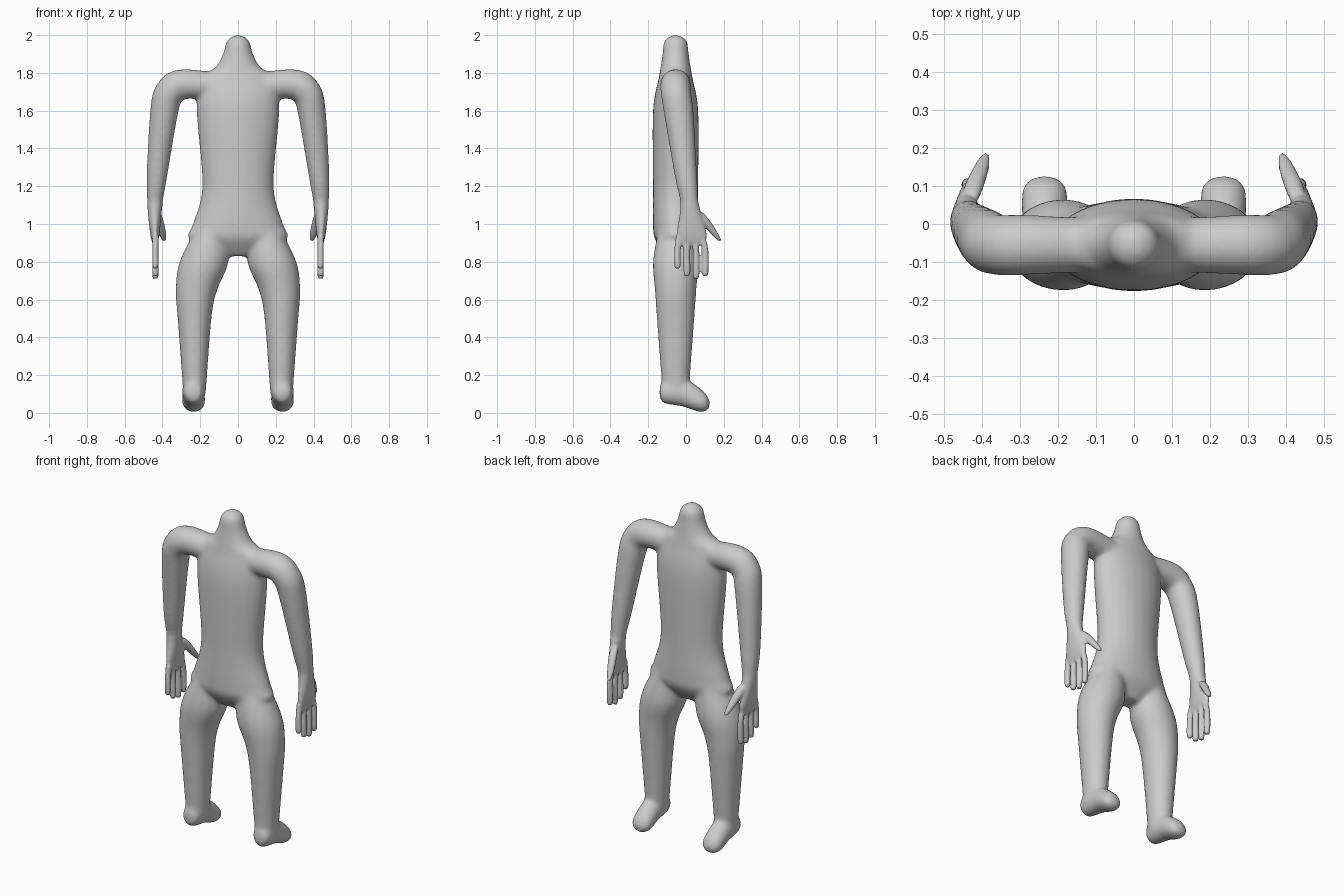
import bpy
import bmesh
import math
from mathutils import Vector

cube = bpy.data.objects.get("Cube")
if cube:
    bpy.data.objects.remove(cube, do_unlink=True)

skin = bpy.data.materials.new("plain grey")
skin.use_nodes = True
grey = (0.6, 0.6, 0.6, 1)
skin.diffuse_color = grey
skin.node_tree.nodes["Principled BSDF"].inputs["Base Color"].default_value = grey

bm = bmesh.new()
side_to_side = Vector((1, 0, 0))
front_to_back = Vector((0, 1, 0))


def spline(rows, steps=6):
    """Smooth curve through rows of numbers."""
    rows = [Vector(row) for row in rows]
    last = len(rows) - 1
    slopes = [(rows[min(i + 1, last)] - rows[max(i - 1, 0)]) / 2 for i in range(len(rows))]
    curve = []
    for i in range(last):
        start, end = rows[i], rows[i + 1]
        for step in range(steps):
            t = step / steps
            ease = t * t * (3 - 2 * t)
            curve.append(start.lerp(end, ease)
                         + slopes[i] * (t * (1 - t) ** 2)
                         - slopes[i + 1] * (t * t * (1 - t)))
    return curve + [rows[last]]


def loft(rows, side, mirror=1, sides=24):
    """Closed tube; each row is a centre, a radius along side and a radius across."""
    rows = spline(rows)
    centres = [Vector((row[0] * mirror, row[1], row[2])) for row in rows]
    last = len(rows) - 1
    rings = []
    for i, row in enumerate(rows):
        tangent = centres[min(i + 1, last)] - centres[max(i - 1, 0)]
        across = tangent.cross(side).normalized()
        ring = []
        for k in range(sides):
            angle = math.tau * k / sides
            offset = side * (row[3] * math.cos(angle)) + across * (row[4] * math.sin(angle))
            ring.append(bm.verts.new(centres[i] + offset))
        rings.append(ring)
    for lower, upper in zip(rings, rings[1:]):
        for k in range(sides):
            following = (k + 1) % sides
            bm.faces.new((lower[k], lower[following], upper[following], upper[k]))
    bm.faces.new(rings[0][::-1])
    bm.faces.new(rings[last])


def digit(points, mirror):
    """Round finger or thumb; each point is a centre and a radius."""
    loft([(*point, point[-1]) for point in points], front_to_back, mirror)


# Torso and neck: height, half width, half depth
spine_y = -0.055
torso = [(0.83, 0.08, 0.05), (0.92, 0.26, 0.11), (1, 0.24, 0.12), (1.2, 0.19, 0.12),
         (1.6, 0.22, 0.12), (1.77, 0.2, 0.09), (1.83, 0.12, 0.08), (1.9, 0.08, 0.07),
         (1.97, 0.06, 0.06), (2, 0.02, 0.02)]
loft([(0, spine_y, z, width, depth) for z, width, depth in torso], side_to_side)

# Leg: x, height, half width, half depth
leg = [(0.14, 0.98, 0.08, 0.09), (0.18, 0.8, 0.13, 0.12), (0.22, 0.65, 0.11, 0.11),
       (0.23, 0.5, 0.09, 0.1), (0.23, 0.1, 0.06, 0.07)]
# Foot from heel to toe: depth, height, half width, half height
foot_x = 0.235
foot = [(-0.14, 0.11, 0.03, 0.03), (-0.12, 0.11, 0.05, 0.06), (-0.06, 0.11, 0.06, 0.07),
        (0, 0.1, 0.06, 0.07), (0.09, 0.05, 0.06, 0.05), (0.125, 0.04, 0.03, 0.02)]
# Arm from inside the chest to the knuckles
arm = [(0.1, spine_y, 1.73, 0.07, 0.07), (0.29, spine_y, 1.74, 0.08, 0.08),
       (0.36, spine_y, 1.7, 0.08, 0.08), (0.39, -0.04, 1.6, 0.08, 0.075),
       (0.43, 0, 1.25, 0.06, 0.055), (0.44, 0.02, 1.1, 0.05, 0.04),
       (0.44, 0.03, 0.95, 0.08, 0.025), (0.44, 0.03, 0.89, 0.07, 0.01)]
thumb = [(0.43, 0.07, 1.06, 0.02), (0.42, 0.1, 1.02, 0.025),
         (0.4, 0.15, 0.95, 0.02), (0.39, 0.18, 0.91, 0.01)]
hand_x, finger_radius = 0.437, 0.017

for mirror in (1, -1):
    loft([(x, spine_y, z, width, depth) for x, z, width, depth in leg], side_to_side, mirror)
    loft([(foot_x, *row) for row in foot], side_to_side, mirror)
    loft(arm, front_to_back, mirror)
    digit(thumb, mirror)
    # Four fingers, the third one longest
    for finger in range(4):
        y = -0.045 + 0.049 * finger
        tip = 0.71 + 0.013 * (finger - 2) ** 2
        digit([(hand_x, y * 0.8, 0.94, finger_radius), (hand_x, y, 0.86, finger_radius),
               (hand_x, y, tip + finger_radius, finger_radius),
               (hand_x, y, tip, finger_radius / 3)], mirror)

bmesh.ops.recalc_face_normals(bm, faces=bm.faces)
mesh = bpy.data.meshes.new("body")
bm.to_mesh(mesh)
bm.free()
body = bpy.data.objects.new("body", mesh)
bpy.context.collection.objects.link(body)
bpy.context.view_layer.objects.active = body
body.select_set(True)

# Fuse the parts into one skin
fuse = body.modifiers.new("fuse", "REMESH")
fuse.mode = "VOXEL"
fuse.voxel_size = 0.0075
bpy.ops.object.modifier_apply(modifier=fuse.name)

# Blend the joints broadly, the hands only lightly
joints = body.vertex_groups.new(name="joints")
joints.add([vertex.index for vertex in body.data.vertices
            if abs(vertex.co.x) < 0.36 or vertex.co.z > 1.1], 1, "REPLACE")
for group, passes in ((joints.name, 35), ("", 3)):
    smooth = body.modifiers.new("smooth", "SMOOTH")
    smooth.iterations = passes
    smooth.vertex_group = group
    bpy.ops.object.modifier_apply(modifier=smooth.name)

body.data.materials.clear()
body.data.materials.append(skin)
bpy.ops.object.shade_smooth()
